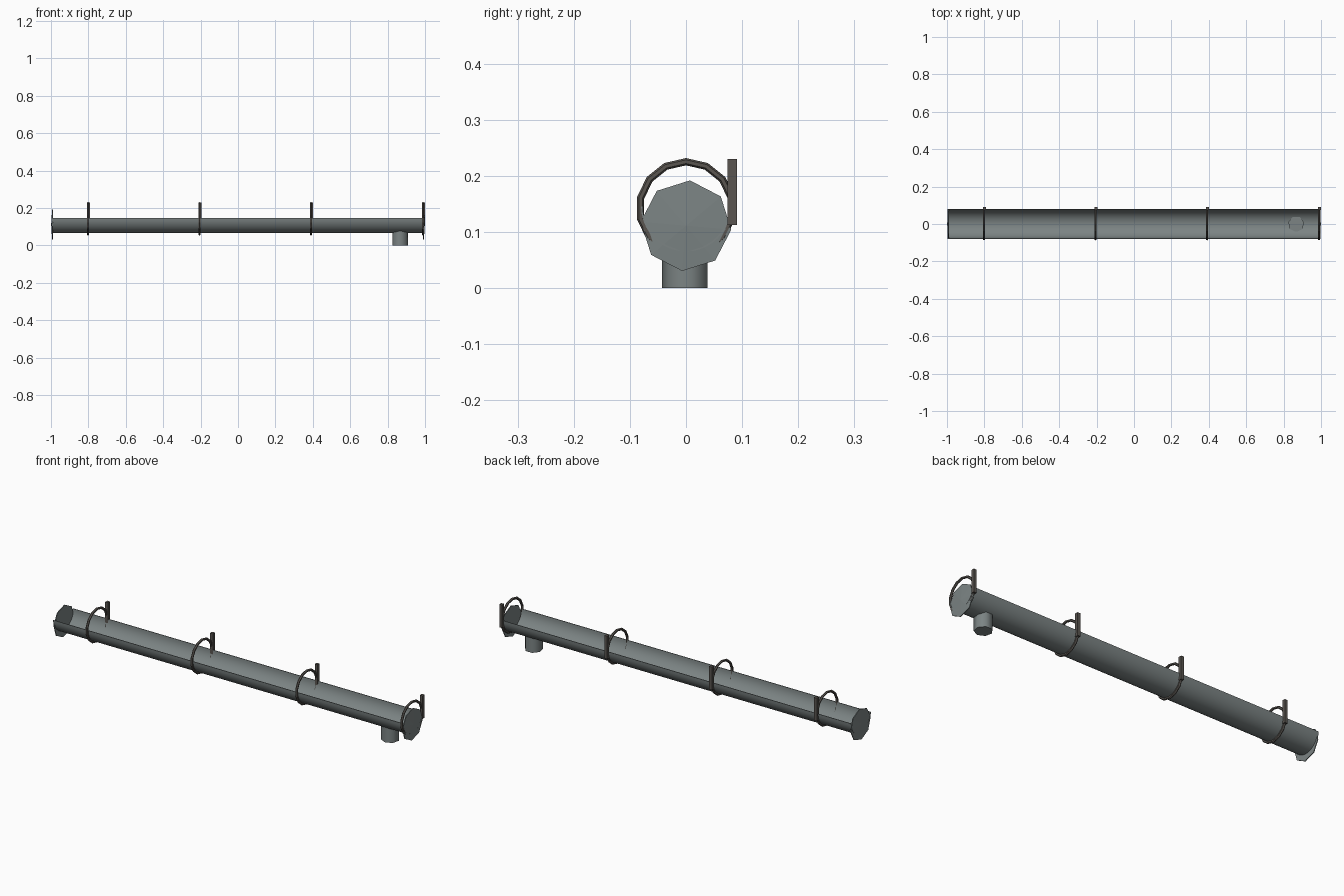
import bpy, bmesh, math
from math import sin, cos, pi, radians

if "Cube" in bpy.data.objects:
    bpy.data.objects.remove(bpy.data.objects["Cube"])


def material(name, rgb):
    m = bpy.data.materials.new(name)
    m.diffuse_color = (*rgb, 1)
    m.use_nodes = True
    m.node_tree.nodes["Principled BSDF"].inputs["Base Color"].default_value = m.diffuse_color
    return m


metal = material("grey_metal", (0.20, 0.23, 0.23))
iron = material("dark_iron", (0.10, 0.09, 0.08))


def finish(obj, name, mat, smooth=None):
    obj.name = name
    obj.data.materials.append(mat)
    if smooth:
        bpy.ops.object.select_all(action='DESELECT')
        obj.select_set(True)
        bpy.context.view_layer.objects.active = obj
        bpy.ops.object.shade_smooth_by_angle(angle=radians(smooth))
    return obj


# Half-round trough: thin profile swept along x
CZ, R, WALL, N = 0.145, 0.08, 0.003, 20
arc = [pi + pi * i / N for i in range(N + 1)]
profile = [(r * cos(a), CZ + r * sin(a))
           for r, seq in ((R, arc), (R - WALL, arc[::-1])) for a in seq]
bm = bmesh.new()
face = bm.faces.new([bm.verts.new((-0.996, y, z)) for y, z in profile])
ext = bmesh.ops.extrude_face_region(bm, geom=[face])
bmesh.ops.translate(bm, vec=(1.992, 0, 0),
                    verts=[v for v in ext['geom'] if isinstance(v, bmesh.types.BMVert)])
bmesh.ops.recalc_face_normals(bm, faces=bm.faces)
mesh = bpy.data.meshes.new("trough")
bm.to_mesh(mesh)
bm.free()
trough = bpy.data.objects.new("trough", mesh)
bpy.context.collection.objects.link(trough)
finish(trough, "trough", metal, 40)


# Eight-sided end caps with a slight dome
def end_cap(name, side):
    bm = bmesh.new()
    inner, outer = [], []
    for i in range(8):
        a = radians(85 + 45 * i)
        y, z = 0.081 * cos(a), 0.111 + 0.081 * sin(a)
        inner.append(bm.verts.new((side * 0.990, y, z)))
        outer.append(bm.verts.new((side * 0.994, y, z)))
    tip = bm.verts.new((side * 0.999, 0, 0.111))
    bm.faces.new(inner)
    for i in range(8):
        j = (i + 1) % 8
        bm.faces.new((inner[i], inner[j], outer[j], outer[i]))
        bm.faces.new((outer[i], outer[j], tip))
    bmesh.ops.recalc_face_normals(bm, faces=bm.faces)
    me = bpy.data.meshes.new(name)
    bm.to_mesh(me)
    bm.free()
    ob = bpy.data.objects.new(name, me)
    bpy.context.collection.objects.link(ob)
    finish(ob, name, metal)


end_cap("left_end_cap", -1)
end_cap("right_end_cap", 1)

# Seven-sided downspout outlet
bpy.ops.mesh.primitive_cylinder_add(vertices=7, radius=0.043, depth=0.08,
                                    location=(0.867, 0, 0.04))
outlet = bpy.context.object
for v in outlet.data.vertices:
    a = pi * -0.5 + 2 * pi * (v.index // 2) / 7
    v.co.x, v.co.y = 0.043 * cos(a), 0.043 * sin(a)
outlet.data.update()
finish(outlet, "outlet", metal, 60)

# Hanger rings with wall straps
for i, x in enumerate((-0.802, -0.205, 0.391, 0.989)):
    bpy.ops.mesh.primitive_torus_add(major_segments=14, minor_segments=6,
                                     major_radius=0.083, minor_radius=0.0065,
                                     location=(x, 0, 0.142), rotation=(0, pi / 2, 0))
    finish(bpy.context.object, f"hanger_ring_{i + 1}", iron)
    bpy.ops.mesh.primitive_cube_add(size=1, location=(x + 0.002, 0.0825, 0.171))
    strap = bpy.context.object
    strap.scale = (0.016, 0.017, 0.118)
    finish(strap, f"wall_strap_{i + 1}", iron)
